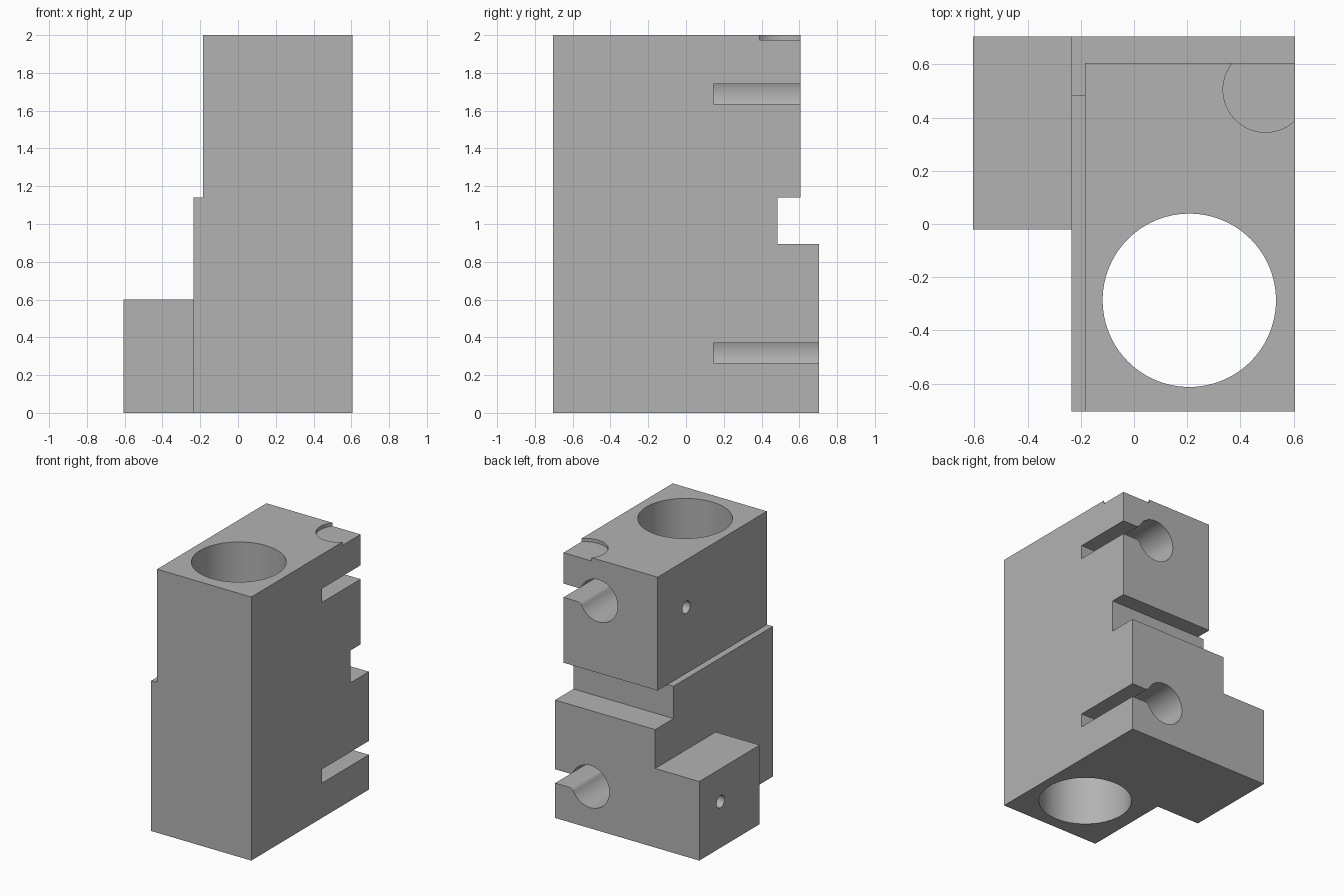
import bpy, bmesh, math
from mathutils import Vector

old = bpy.data.objects.get("Cube")
if old:
    bpy.data.objects.remove(old)

grey = bpy.data.materials.new("plain grey")
grey.use_nodes = True
COLOUR = (0.45, 0.45, 0.45, 1)
grey.diffuse_color = COLOUR
grey.node_tree.nodes["Principled BSDF"].inputs["Base Color"].default_value = COLOUR


def prism(name, points, sweep):
    """Sweep a flat outline into a closed solid."""
    bm = bmesh.new()
    face = bm.faces.new([bm.verts.new(p) for p in points])
    extruded = bmesh.ops.extrude_face_region(bm, geom=[face])["geom"]
    verts = [g for g in extruded if isinstance(g, bmesh.types.BMVert)]
    bmesh.ops.translate(bm, verts=verts, vec=sweep)
    bmesh.ops.recalc_face_normals(bm, faces=bm.faces)
    mesh = bpy.data.meshes.new(name)
    bm.to_mesh(mesh)
    bm.free()
    mesh.materials.append(grey)
    obj = bpy.data.objects.new(name, mesh)
    bpy.context.collection.objects.link(obj)
    return obj


def box(name, low, high):
    (a, b, c), (d, e, f) = low, high
    return prism(name, [(a, b, c), (d, b, c), (d, e, c), (a, e, c)], (0, 0, f - c))


def cylinder(name, start, sweep, radius, sides):
    axis = Vector(sweep).to_track_quat("Z", "Y")
    ring = []
    for i in range(sides):
        t = math.tau * i / sides
        ring.append(Vector(start) + axis @ Vector((math.cos(t), math.sin(t), 0)) * radius)
    return prism(name, ring, sweep)


def combine(target, tool, operation):
    mod = target.modifiers.new(tool.name, "BOOLEAN")
    mod.object, mod.operation, mod.solver = tool, operation, "EXACT"
    bpy.context.view_layer.objects.active = target
    bpy.ops.object.modifier_apply(modifier=mod.name)
    bpy.data.objects.remove(tool)


def arc(cx, cz, radius, start, end, steps):
    angles = [start + (end - start) * i / steps for i in range(steps + 1)]
    return [(cx + radius * math.cos(t), cz + radius * math.sin(t)) for t in angles]


def clamp_bore(name, cx, cz):
    """Blind bore opening sideways into a slot with rounded lips."""
    r, half, lip = 0.16, 0.0525, 0.04
    dz = half + lip
    dx = math.sqrt((r + lip) ** 2 - dz ** 2)
    a = math.atan2(dz, dx)
    outline = arc(cx, cz, r, a, math.tau - a, 56)
    outline += arc(cx + dx, cz - dz, lip, math.pi - a, math.pi / 2, 8)[1:]
    outline += [(0.8, cz - half), (0.8, cz + half)]
    outline += arc(cx + dx, cz + dz, lip, -math.pi / 2, a - math.pi, 8)[:-1]
    return prism(name, [(x, 0.145, z) for x, z in outline], (0, 0.8, 0))


# Stepped main block with the channel across its back
side = [(-0.705, 0), (0.705, 0), (0.705, 0.895), (0.485, 0.895),
        (0.485, 1.14), (0.605, 1.14), (0.605, 2), (-0.705, 2)]
body = prism("clamp_block", [(-0.235, y, z) for y, z in side], (0.84, 0, 0))

# Side foot and the narrower upper part
combine(body, box("foot", (-0.605, -0.02, 0), (-0.21, 0.705, 0.6)), "UNION")
combine(body, box("upper_step", (-0.5, -1, 1.14), (-0.185, 1, 2.2)), "DIFFERENCE")

# Vertical through bore and shallow corner pocket
combine(body, cylinder("main_bore", (0.208, -0.287, -0.2), (0, 0, 2.4), 0.326, 96), "DIFFERENCE")
combine(body, cylinder("corner_pocket", (0.495, 0.505, 1.975), (0, 0, 0.2), 0.16, 64), "DIFFERENCE")

# Slotted bores in the back
for name, z in (("lower_bore", 0.317), ("upper_bore", 1.688)):
    combine(body, clamp_bore(name, 0.31, z), "DIFFERENCE")

# Small blind holes in the side
combine(body, cylinder("upper_pin_hole", (-0.3, 0.26, 1.64), (0.32, 0, 0), 0.047, 32), "DIFFERENCE")
combine(body, cylinder("lower_pin_hole", (-0.7, 0.45, 0.35), (0.32, 0, 0), 0.047, 32), "DIFFERENCE")

bpy.ops.object.select_all(action="DESELECT")
body.select_set(True)
bpy.context.view_layer.objects.active = body
bpy.ops.object.shade_smooth_by_angle(angle=math.radians(25))
